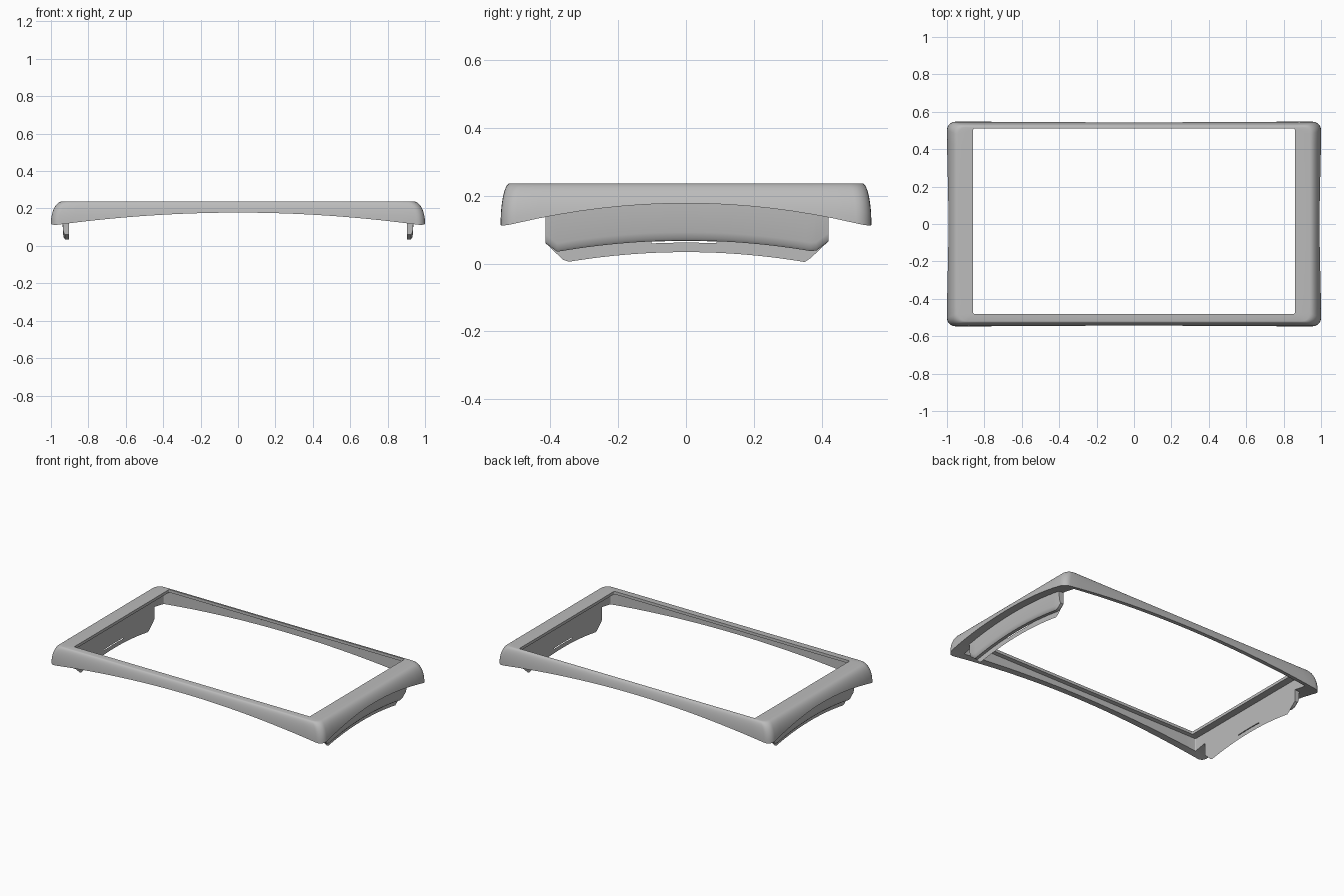
import bpy, bmesh, math

cube = bpy.data.objects.get("Cube")
if cube:
    bpy.data.objects.remove(cube, do_unlink=True)

GREY = (0.5, 0.5, 0.5, 1)
mat = bpy.data.materials.new("plain grey")
mat.use_nodes = True
mat.diffuse_color = GREY
mat.node_tree.nodes["Principled BSDF"].inputs["Base Color"].default_value = GREY

HALF_Y, TOP = 0.547, 0.237


def finish(name, bm, recalc=True):
    if recalc:
        bmesh.ops.recalc_face_normals(bm, faces=bm.faces)
    mesh = bpy.data.meshes.new(name)
    bm.to_mesh(mesh)
    bm.free()
    mesh.materials.append(mat)
    obj = bpy.data.objects.new(name, mesh)
    bpy.context.collection.objects.link(obj)
    bpy.ops.object.select_all(action='DESELECT')
    obj.select_set(True)
    bpy.context.view_layer.objects.active = obj
    bpy.ops.object.shade_smooth_by_angle(angle=math.radians(35))
    return obj


def rounded_rect(hx, y0, y1, r, arc=6, long=24, short=16):
    """Closed outline with the same point count for any size."""
    corners = [(hx - r, y1 - r), (-hx + r, y1 - r), (-hx + r, y0 + r), (hx - r, y0 + r)]
    pts = []
    for i, (cx, cy) in enumerate(corners):
        for k in range(arc + 1):
            a = math.pi / 2 * (i + k / arc)
            pts.append((cx + r * math.cos(a), cy + r * math.sin(a)))
        nx, ny = corners[(i + 1) % 4]
        a = math.pi / 2 * (i + 1)
        ex, ey = r * math.cos(a), r * math.sin(a)
        steps = long if i % 2 == 0 else short
        for k in range(1, steps):
            f = k / steps
            pts.append((cx + (nx - cx) * f + ex, cy + (ny - cy) * f + ey))
    return pts


def arch(x, y):
    """Underside height: low at the corners, high mid-side."""
    return 0.178 - 0.07 * x * x * (y / HALF_Y) ** 2


# Bezel: crowned outer skin, lip around the opening, arched underside
outer = rounded_rect(1, -HALF_Y, HALF_Y, 0.045)
inner = rounded_rect(0.904, -0.505, 0.517, 0.006)
opening = rounded_rect(0.86, -0.48, 0.51, 0.006)
loops = []
for step in range(11):
    f = math.sin(step / 10 * math.pi / 2)
    loop = []
    for x, y in outer:
        z = arch(x, y) + (TOP - arch(x, y)) * f
        u = min(1, max(0, (z - 0.12) / (TOP - 0.12)))
        bulge = 1 - math.sqrt(1 - u * u)
        loop.append((x * (1 - 0.06 * bulge), y * (1 - 0.05 * bulge), z))
    loops.append(loop)
loops.append([(x, y, TOP) for x, y in opening])
loops.append([(x, y, 0.218) for x, y in opening])
loops.append([(x, y, 0.214) for x, y in inner])
loops.append([(x, y, arch(x, y)) for x, y in inner])

bm = bmesh.new()
rings = [[bm.verts.new(p) for p in loop] for loop in loops]
n = len(outer)
for a, b in zip(rings, rings[1:] + rings[:1]):
    for i in range(n):
        j = (i + 1) % n
        bm.faces.new((a[i], a[j], b[j], b[i]))
finish("bezel_frame", bm)


# Clips: a thick arched hook backed by a thin tab on each end
def hook_bottom(y):
    """Arched lower edge with chamfered ends."""
    return max(0.068 - 0.033 * (y / 0.38) ** 2, 0.035 + (abs(y) - 0.38) * 0.75)


def tab_bottom(y):
    return max(0.034 - 0.03 * (y / 0.355) ** 2, 0.004 + (abs(y) - 0.355) * 0.95)


ys = [-0.415 + 0.835 * i / 48 for i in range(49)]


def clip(side, label):
    # Hook cross-section swept along the end: inner foot, rounded toe, outer face
    bm = bmesh.new()
    rows = []
    for y in ys:
        b = hook_bottom(y)
        section = [(0.904, 0.2), (0.904, b), (0.924, b), (0.931, b + 0.008),
                   (0.935, b + 0.025), (0.94, 0.16), (0.94, 0.2)]
        rows.append([bm.verts.new((side * x, y, z)) for x, z in section])
    for a, b in zip(rows, rows[1:]):
        for i in range(len(a)):
            j = (i + 1) % len(a)
            bm.faces.new((a[i], a[j], b[j], b[i]))
    for end in (rows[0], rows[-1]):
        bm.faces.new(end)
    finish(label + "_hook", bm)

    # Tab sheet with a narrow slot in the middle
    bm = bmesh.new()
    rows = []
    for y in ys:
        low, b = tab_bottom(y), hook_bottom(y)
        levels = [low, max(low, b - 0.006), max(low, b - 0.001), 0.2]
        rows.append([bm.verts.new((side * 0.903, y, z)) for z in levels])
    for a, b in zip(rows, rows[1:]):
        for i in range(3):
            if i == 1 and abs(a[0].co.y + b[0].co.y) < 0.19:
                continue
            face = (a[i], a[i + 1], b[i + 1], b[i])
            bm.faces.new(face if side > 0 else face[::-1])
    bmesh.ops.remove_doubles(bm, verts=bm.verts, dist=0.0001)
    finish(label + "_tab", bm, recalc=False)


clip(1, "left")
clip(-1, "right")
